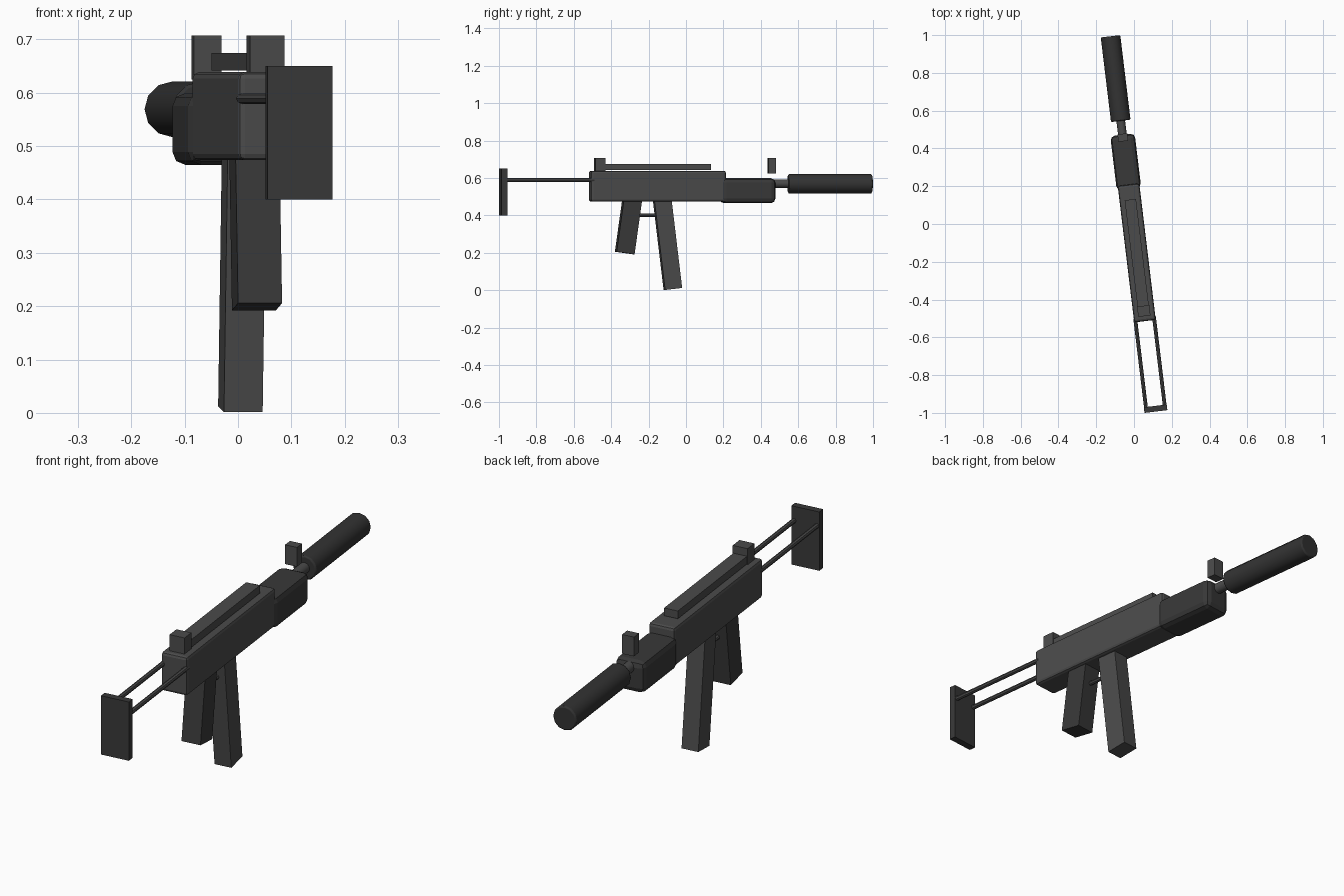
import bpy
from math import radians, pi
from mathutils import Matrix

if "Cube" in bpy.data.objects:
    bpy.data.objects.remove(bpy.data.objects["Cube"])

# The whole model is yawed about z; parts are placed along a local y axis
YAW = Matrix.Translation((-0.004, 0, 0)) @ Matrix.Rotation(radians(6.9), 4, 'Z')


def material(name, value):
    m = bpy.data.materials.new(name)
    m.diffuse_color = (value, value, value, 1)
    m.use_nodes = True
    m.node_tree.nodes["Principled BSDF"].inputs["Base Color"].default_value = m.diffuse_color
    return m


STEEL = material("steel_grey", 0.07)
DARK = material("dark_grey", 0.04)
BLACK = material("near_black", 0.033)


def finish(ob, name, mat, bevel=0, segments=2, smooth=None):
    ob.name = name
    ob.data.materials.append(mat)
    if bevel:
        b = ob.modifiers.new("edge_bevel", 'BEVEL')
        b.width, b.segments = bevel, segments
        b.limit_method, b.angle_limit = 'ANGLE', radians(50)
    if smooth:
        bpy.ops.object.shade_smooth_by_angle(angle=radians(smooth))


def box(name, centre, size, mat, pitch=0, **kw):
    bpy.ops.mesh.primitive_cube_add(size=1)
    ob = bpy.context.object
    ob.data.transform(Matrix.Diagonal((*size, 1)))
    ob.matrix_world = YAW @ Matrix.Translation(centre) @ Matrix.Rotation(pitch, 4, 'X')
    finish(ob, name, mat, **kw)


def rod(name, x, z, y0, y1, radius, mat, sides=12, **kw):
    bpy.ops.mesh.primitive_cylinder_add(vertices=sides, radius=radius, depth=y1 - y0)
    ob = bpy.context.object
    ob.data.transform(Matrix.Rotation(pi / 2, 4, 'Z'))
    ob.matrix_world = YAW @ Matrix.Translation((x, (y0 + y1) / 2, z)) @ Matrix.Rotation(-pi / 2, 4, 'X')
    finish(ob, name, mat, smooth=40, **kw)


# Main body and front grip cover
box("receiver", (0, -0.154, 0.556), (0.115, 0.728, 0.165), STEEL, bevel=0.012)
box("handguard", (0, 0.331, 0.532), (0.13, 0.29, 0.134), DARK, bevel=0.024)

# Top rail and sights
box("top_rail", (0, -0.175, 0.658), (0.06, 0.61, 0.033), STEEL)
box("rear_sight", (0, -0.464, 0.671), (0.065, 0.055, 0.072), STEEL)
box("front_sight", (0, 0.461, 0.666), (0.052, 0.04, 0.082), STEEL)

# Barrel and tube at its end
rod("barrel", 0, 0.57, 0.42, 0.57, 0.023, STEEL)
rod("barrel_tube", 0, 0.569, 0.55, 1.001, 0.052, BLACK, bevel=0.006)

# Slanted grip and magazine, joined by the guard bar
box("pistol_grip", (0, -0.309, 0.3475), (0.083, 0.097, 0.30), DARK, pitch=-0.14)
box("magazine", (0, -0.10, 0.25), (0.073, 0.092, 0.49), STEEL, pitch=0.12)
rod("trigger_guard", 0, 0.40, -0.29, -0.10, 0.009, STEEL, sides=8)

# Wire stock with butt plate
for side, x in (("left", -0.05), ("right", 0.05)):
    rod(side + "_stock_rod", x, 0.589, -0.98, -0.50, 0.01, STEEL, sides=8)
box("butt_plate", (0, -0.985, 0.525), (0.122, 0.03, 0.25), DARK)
